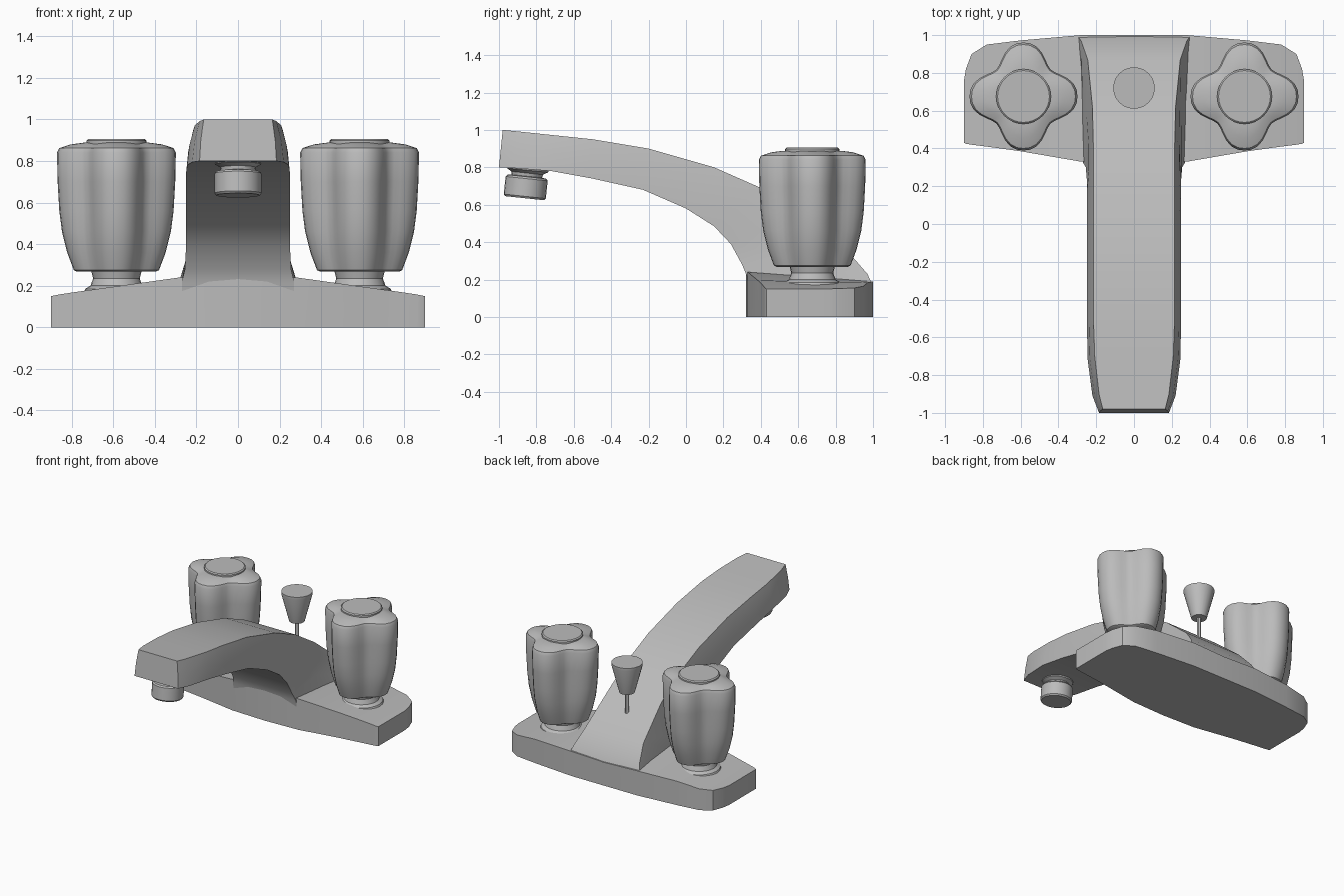
import bpy, bmesh, math
from mathutils import Matrix

if "Cube" in bpy.data.objects:
    bpy.data.objects.remove(bpy.data.objects["Cube"], do_unlink=True)

metal = bpy.data.materials.new("grey metal")
metal.use_nodes = True
GREY = (0.5, 0.5, 0.5, 1)
metal.diffuse_color = GREY
next(n for n in metal.node_tree.nodes if n.type == 'BSDF_PRINCIPLED').inputs["Base Color"].default_value = GREY


def loft(name, rings, place=Matrix(), angle=30):
    """Skin a list of equal closed rings and cap both ends."""
    bm = bmesh.new()
    loops = [[bm.verts.new(place @ Matrix.Translation(p).translation) for p in ring] for ring in rings]
    n = len(loops[0])
    for a, b in zip(loops, loops[1:]):
        for i in range(n):
            j = (i + 1) % n
            bm.faces.new((a[i], a[j], b[j], b[i]))
    bm.faces.new(loops[0])
    bm.faces.new(loops[-1])
    bmesh.ops.recalc_face_normals(bm, faces=bm.faces)
    mesh = bpy.data.meshes.new(name)
    bm.to_mesh(mesh)
    bm.free()
    mesh.materials.append(metal)
    obj = bpy.data.objects.new(name, mesh)
    bpy.context.collection.objects.link(obj)
    bpy.ops.object.select_all(action='DESELECT')
    obj.select_set(True)
    bpy.context.view_layer.objects.active = obj
    bpy.ops.object.shade_smooth_by_angle(angle=math.radians(angle))
    return obj


def lathe(name, profile, place=Matrix(), sides=24, lobe=0.0, angle=30):
    """Turn (radius, z) pairs about z; lobe is the depth of four valleys."""
    rings = []
    for r, z in profile:
        ring = []
        for i in range(sides):
            t = math.tau * i / sides
            valley = (0.5 - 0.5 * math.cos(4 * t)) ** 1.3
            # valleys fade toward the bottom of the grip
            k = r * (1 - lobe * valley * min(1, 0.45 + z))
            ring.append((k * math.cos(t), k * math.sin(t), z))
        rings.append(ring)
    return loft(name, rings, place, angle)


# Base plate: cross-sections along x as (x, front y, back y, front z, back z)
half = [(0.28, 0.33, 1.0, 0.24, 0.19), (0.6, 0.385, 0.972, 0.195, 0.185),
        (0.78, 0.41, 0.95, 0.17, 0.165), (0.86, 0.42, 0.90, 0.158, 0.155),
        (0.89, 0.425, 0.82, 0.152, 0.152), (0.9, 0.43, 0.76, 0.15, 0.15)]
columns = [(-c[0],) + c[1:] for c in reversed(half)] + [(0, 0.32, 1.0, 0.25, 0.18)] + half
loft("base_plate", [[(x, f, 0), (x, b, 0), (x, b, zb), (x, f, zf)]
                    for x, f, b, zf, zb in columns])

# Spout: slices as (top y, top z, bottom y, bottom z, bottom half width, top half width)
slices = [(-0.98, 1.0, -1.0, 0.80, 0.185, 0.165), (-0.9, 0.992, -0.91, 0.795, 0.22, 0.185),
          (-0.7, 0.971, -0.72, 0.78, 0.245, 0.208), (-0.5, 0.95, -0.5, 0.74, 0.25, 0.215),
          (-0.2, 0.9, -0.23, 0.68, 0.25, 0.215), (0.15, 0.8, 0.0, 0.58, 0.25, 0.215),
          (0.4, 0.69, 0.15, 0.485, 0.25, 0.215), (0.62, 0.55, 0.24, 0.39, 0.25, 0.22),
          (0.87, 0.345, 0.3, 0.28, 0.255, 0.245), (0.97, 0.23, 0.325, 0.22, 0.27, 0.28),
          (0.998, 0.17, 0.335, 0.12, 0.27, 0.3)]
rings = []
for ty, tz, by, bz, wb, wt in slices:
    side = [(wb, 0), (wb * 0.7 + wt * 0.3, 0.5), (wt * 0.85 + wb * 0.15, 0.9), (wt, 1)]
    outline = side + [(-w, t) for w, t in reversed(side)]
    rings.append([(w, by + (ty - by) * t, bz + (tz - bz) * t) for w, t in outline])
loft("spout", rings)

# Aerator under the spout tip, tilted slightly
tilt = Matrix.Translation((0, -0.863, 0.635)) @ Matrix.Rotation(math.radians(-6), 4, 'X')
lathe("aerator", [(0.105, 0), (0.113, 0.01), (0.113, 0.105), (0.105, 0.115), (0.082, 0.118),
                  (0.085, 0.135), (0.11, 0.15), (0.12, 0.18)], tilt)

# Handles: flared stem, four-lobed grip and a round cap on each side
for label, s in (("left", 1), ("right", -1)):
    spot = Matrix.Translation((s * 0.585, 0.675, 0))
    lathe(label + "_handle_stem", [(0.17, 0.14), (0.15, 0.185), (0.125, 0.2), (0.112, 0.235),
                                   (0.125, 0.285)], spot)
    lathe(label + "_handle_grip", [(0.19, 0.268), (0.205, 0.275), (0.237, 0.36), (0.262, 0.46),
                                   (0.275, 0.56), (0.283, 0.7), (0.286, 0.84), (0.275, 0.862),
                                   (0.22, 0.88), (0.16, 0.888)], spot, 48, 0.29, 35)
    lathe(label + "_handle_cap", [(0.145, 0.87), (0.145, 0.898), (0.137, 0.905)], spot, 32)

# Drain lift rod with its conical knob
rod_spot = Matrix.Translation((0, 0.72, 0))
lathe("lift_rod", [(0.015, 0.38), (0.015, 0.64)], rod_spot, 12)
lathe("lift_knob", [(0.055, 0.62), (0.11, 0.83), (0.11, 0.85)], rod_spot)
